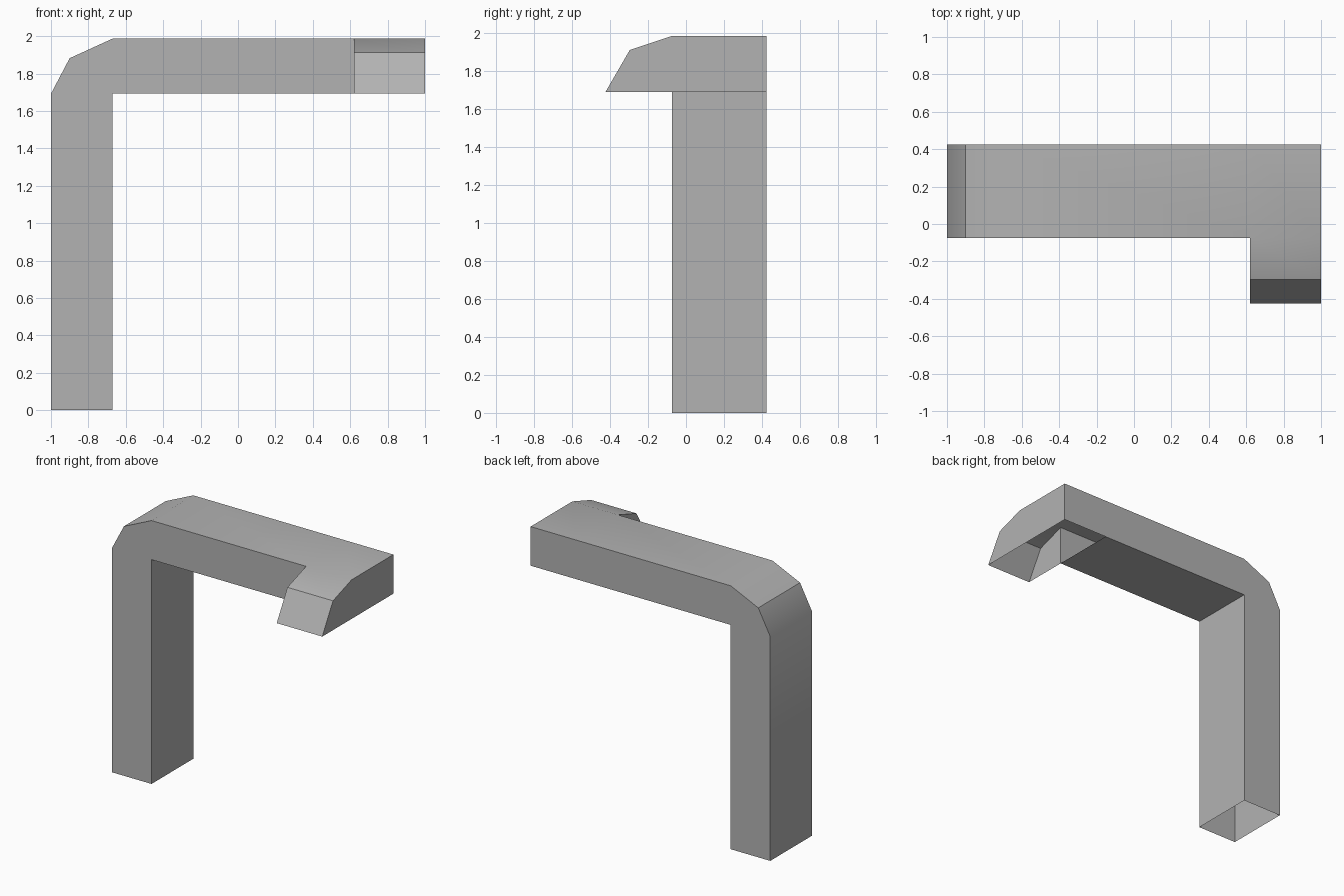
import bpy
import bmesh
import math

cube = bpy.data.objects.get("Cube")
if cube:
    bpy.data.objects.remove(cube, do_unlink=True)

# One plain grey for the whole shell
grey = bpy.data.materials.new("plain grey")
grey.use_nodes = True
colour = (0.45, 0.45, 0.45, 1)
grey.diffuse_color = colour
grey.node_tree.nodes["Principled BSDF"].inputs["Base Color"].default_value = colour

TOP, UNDER = 1.987, 1.692              # heights of the arm
LEFT, HOOK, LEG = 1.0, 0.62, -0.67     # arm end, hook side, inner leg side
FRONT, BACK = -0.074, 0.424            # depth of leg and arm

# Leg and arm outline in (x, z), hook outline in (y, z)
arm_profile = [(LEG, 0), (LEG, UNDER), (HOOK, UNDER), (HOOK, TOP), (LEG, TOP),
               (-0.9, 1.882), (-1, UNDER), (-1, 0)]
hook_profile = [(BACK, UNDER), (BACK, TOP), (FRONT, TOP), (-0.296, 1.913), (-0.424, UNDER)]

bm = bmesh.new()


def face(points):
    bm.faces.new([bm.verts.new(p) for p in points])


def strips(profile, place, start, end, skip=()):
    """Sweep each profile edge from start to end, leaving skipped edges open."""
    for i, (a, b) in enumerate(zip(profile, profile[1:])):
        if i not in skip:
            face([place(start, a), place(start, b), place(end, b), place(end, a)])


def along_y(y, p):
    return (p[0], y, p[1])


def along_x(x, p):
    return (x, p[0], p[1])


# Leg and arm: open at the foot and where the arm meets the hook
strips(arm_profile, along_y, FRONT, BACK, skip=(2,))
for y in (FRONT, BACK):
    face([along_y(y, p) for p in arm_profile])

# Hook block: hollow, open underneath
strips(hook_profile, along_x, HOOK, LEFT)
face([along_x(LEFT, p) for p in hook_profile])
face([along_x(HOOK, p) for p in [(FRONT, UNDER)] + hook_profile[2:]])

bmesh.ops.remove_doubles(bm, verts=bm.verts, dist=0.0005)
bmesh.ops.recalc_face_normals(bm, faces=bm.faces)

mesh = bpy.data.meshes.new("bent_arm_shell")
bm.to_mesh(mesh)
bm.free()
mesh.materials.append(grey)
shell = bpy.data.objects.new("bent_arm_shell", mesh)
bpy.context.collection.objects.link(shell)

# Soften only the shallow bends
bpy.ops.object.select_all(action='DESELECT')
shell.select_set(True)
bpy.context.view_layer.objects.active = shell
bpy.ops.object.shade_smooth_by_angle(angle=math.radians(30))
